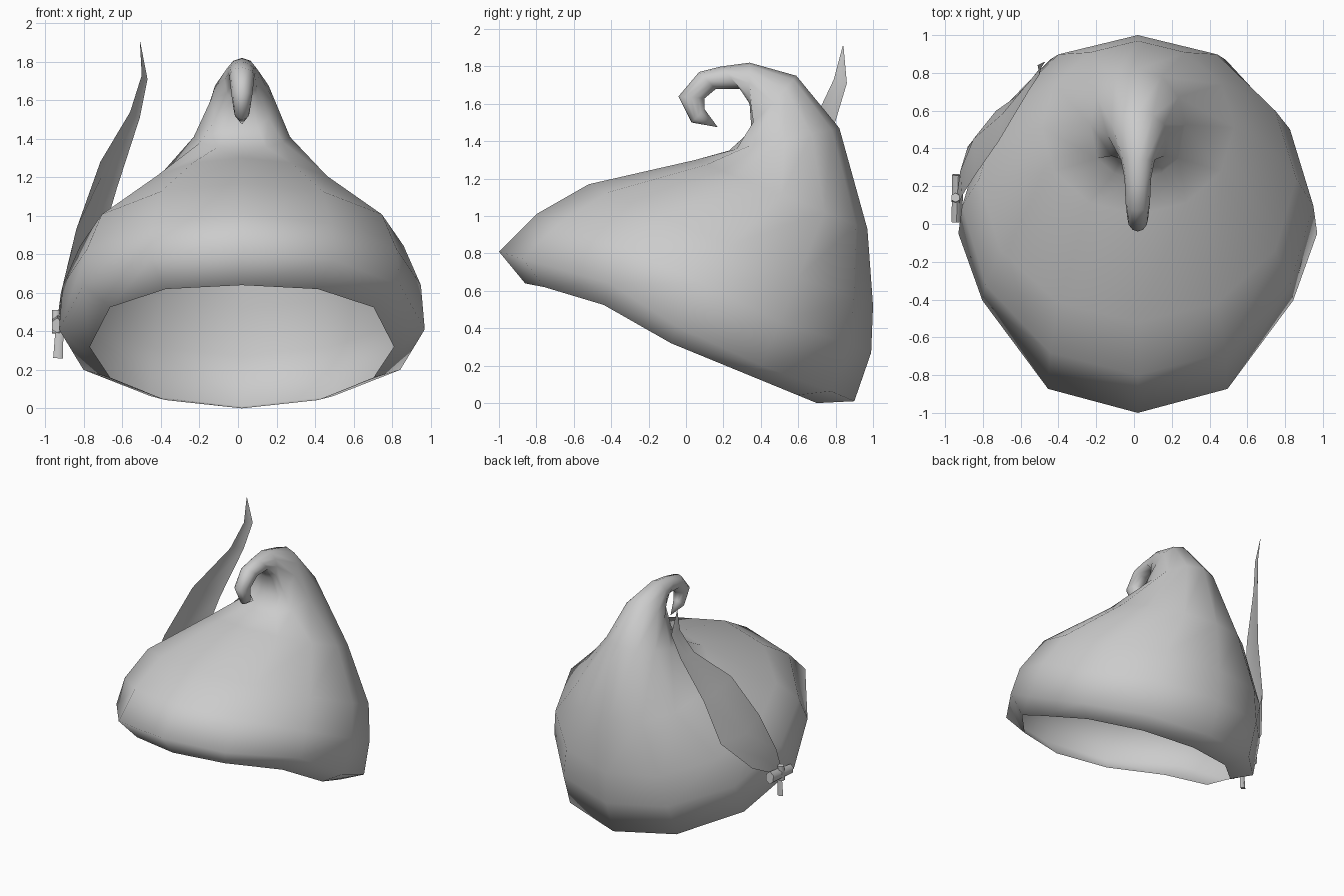
import bpy, bmesh, math
from mathutils import Vector

if "Cube" in bpy.data.objects:
    bpy.data.objects.remove(bpy.data.objects["Cube"])

CX = 0.02   # hat axis in x
SIDES = 12


def finish(name, bm, angle):
    bmesh.ops.recalc_face_normals(bm, faces=bm.faces)
    me = bpy.data.meshes.new(name)
    bm.to_mesh(me)
    bm.free()
    ob = bpy.data.objects.new(name, me)
    bpy.context.collection.objects.link(ob)
    bpy.ops.object.select_all(action='DESELECT')
    ob.select_set(True)
    bpy.context.view_layer.objects.active = ob
    bpy.ops.object.shade_smooth_by_angle(angle=math.radians(angle))
    return ob


def bridge(bm, rows, closed):
    for a, b in zip(rows, rows[1:]):
        n = len(a)
        for i in range(n if closed else n - 1):
            j = (i + 1) % n
            bm.faces.new((a[i], a[j], b[j], b[i]))


# Hat: tilted rings (front y, front z, back y, back z, half width,
# y and z shift of the front side points, y shift of the back side points)
rings = [
    (-0.86, 0.64, 0.70, 0.00, 0.79, 0.03, 0.045, 0),
    (-1.00, 0.81, 0.90, 0.01, 0.95, 0.12, 0.03, -0.02),
    (-0.80, 1.01, 0.99, 0.27, 0.93, 0.03, 0, -0.04),
    (-0.52, 1.17, 1.00, 0.52, 0.84, 0, 0, -0.02),
    (0.05, 1.30, 0.97, 0.93, 0.51, 0, 0, 0),
    (0.23, 1.35, 0.82, 1.47, 0.25, -0.03, 0, 0),
    (0.35, 1.46, 0.59, 1.75, 0.16, -0.05, -0.03, 0),
    (0.34, 1.60, 0.34, 1.82, 0.09, 0, -0.02, 0),
    (0.29, 1.68, 0.19, 1.80, 0.07, 0, 0, 0),
    (0.16, 1.68, 0.07, 1.77, 0.065, 0, 0, 0),
    (0.10, 1.63, -0.04, 1.64, 0.055, 0, 0, 0),
    (0.10, 1.57, 0.03, 1.50, 0.04, 0, 0, 0),
]
bm = bmesh.new()
rows = []
for fy, fz, by, bz, w, sy, sz, sb in rings:
    front, back = Vector((CX, fy, fz)), Vector((CX, by, bz))
    mid, half = (front + back) / 2, (front - back) / 2
    row = []
    for i in range(SIDES):
        t = 2 * math.pi * i / SIDES
        p = mid + half * math.cos(t) + Vector((w * math.sin(t), 0, 0))
        if i in (2, 10):
            p += Vector((0, sy, sz))
        elif i in (4, 8):
            p += Vector((0, sb, sb / 2))
        elif i in (1, 11):
            p.z += sz / 2
        row.append(bm.verts.new(p))
    rows.append(row)
bridge(bm, rows, True)
tip = bm.verts.new((CX, 0.17, 1.475))
for i in range(SIDES):
    bm.faces.new((rows[-1][i], rows[-1][(i + 1) % SIDES], tip))
finish("hat", bm, 150)

# Feather: front edge, raised vein, back edge for each row
feather = [
    ((-0.93, 0.10, 0.45), (-0.94, 0.13, 0.45), (-0.93, 0.16, 0.44)),
    ((-0.91, 0.15, 0.64), (-0.92, 0.28, 0.60), (-0.88, 0.41, 0.57)),
    ((-0.84, 0.26, 0.93), (-0.85, 0.45, 0.86), (-0.73, 0.60, 0.80)),
    ((-0.715, 0.44, 1.28), (-0.70, 0.58, 1.22), (-0.63, 0.67, 1.14)),
    ((-0.56, 0.70, 1.54), (-0.55, 0.76, 1.53), (-0.51, 0.80, 1.51)),
    ((-0.50, 0.79, 1.73), (-0.49, 0.83, 1.72), (-0.47, 0.86, 1.71)),
    ((-0.51, 0.838, 1.91), (-0.51, 0.84, 1.91), (-0.509, 0.842, 1.91)),
]
bm = bmesh.new()
bridge(bm, [[bm.verts.new(p) for p in row] for row in feather], False)
finish("feather", bm, 150)


# Small prisms between two points for the clasp and the quill
def prism(name, a, b, r1, r2, sides, flat):
    a, b = Vector(a), Vector(b)
    bm = bmesh.new()
    bmesh.ops.create_cone(bm, cap_ends=True, segments=sides, radius1=r1, radius2=r2,
                          depth=(b - a).length)
    bmesh.ops.scale(bm, vec=(flat, 1, 1), verts=bm.verts)
    q = (b - a).to_track_quat('Z', 'Y')
    for v in bm.verts:
        v.co = q @ v.co + (a + b) / 2
    finish(name, bm, 65)


prism("clasp", (-0.94, 0.01, 0.43), (-0.93, 0.26, 0.45), 0.04, 0.05, 6, 0.75)
prism("clasp_pin", (-0.945, 0.13, 0.39), (-0.945, 0.14, 0.51), 0.025, 0.025, 6, 1)
prism("quill", (-0.935, 0.13, 0.26), (-0.925, 0.13, 0.45), 0.025, 0.02, 4, 0.6)
